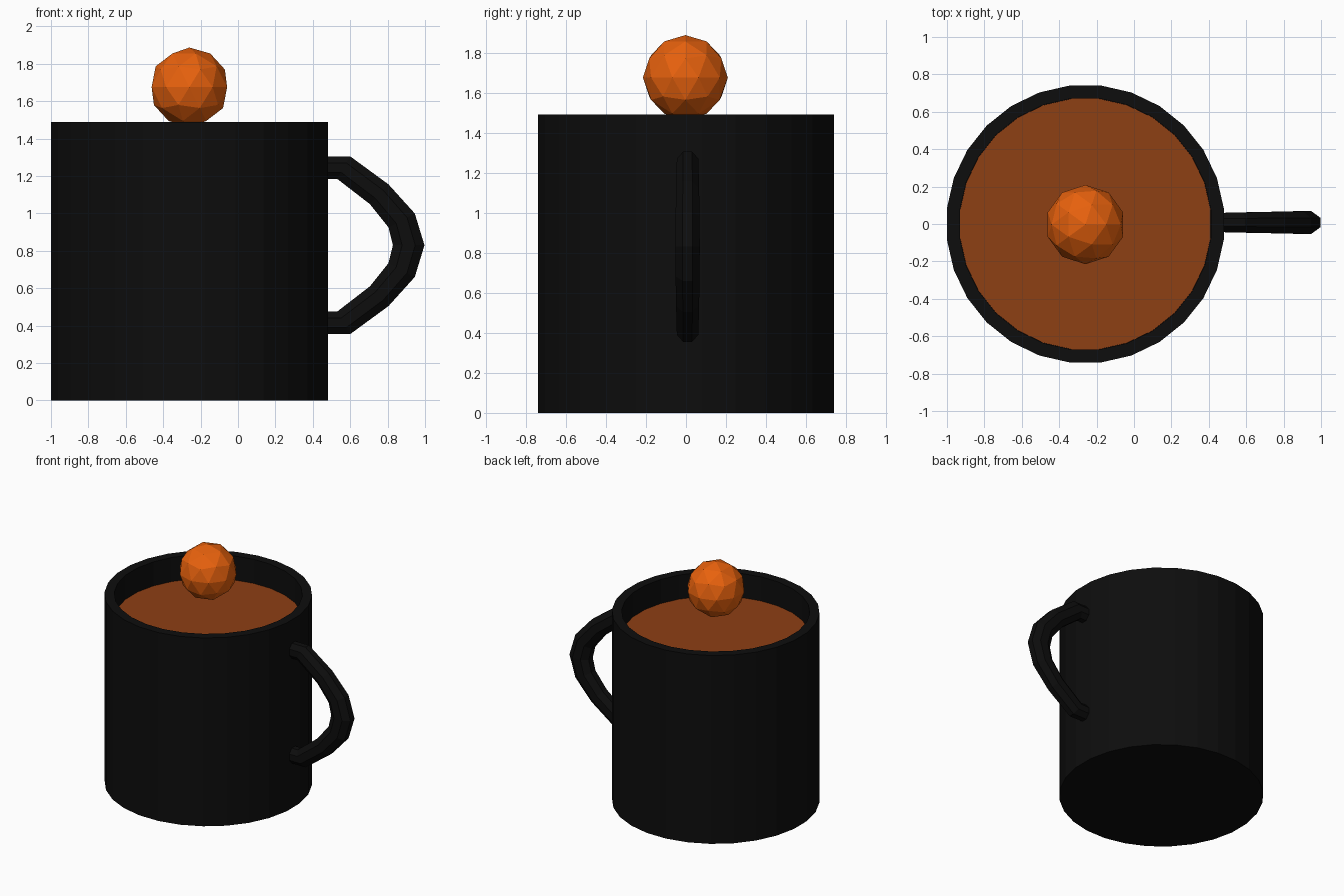
import bpy, bmesh, math
from mathutils import Vector

if "Cube" in bpy.data.objects:
    bpy.data.objects.remove(bpy.data.objects["Cube"])

CX = -0.26      # axis of the cup
SIDES = 28


def material(name, rgb):
    m = bpy.data.materials.new(name)
    m.diffuse_color = (*rgb, 1)
    m.use_nodes = True
    m.node_tree.nodes["Principled BSDF"].inputs["Base Color"].default_value = m.diffuse_color
    return m


def finish(bm, name, mat):
    bmesh.ops.recalc_face_normals(bm, faces=bm.faces)
    me = bpy.data.meshes.new(name)
    bm.to_mesh(me)
    bm.free()
    me.materials.append(mat)
    ob = bpy.data.objects.new(name, me)
    bpy.context.collection.objects.link(ob)
    return ob


def loft(name, rings, mat):
    """Skin a list of point rings and cap both ends."""
    bm = bmesh.new()
    loops = [[bm.verts.new(p) for p in ring] for ring in rings]
    n = len(loops[0])
    for a, b in zip(loops, loops[1:]):
        for i in range(n):
            j = (i + 1) % n
            bm.faces.new((a[i], a[j], b[j], b[i]))
    bm.faces.new(loops[0])
    bm.faces.new(loops[-1])
    return finish(bm, name, mat)


def circle(r, z):
    step = 2 * math.pi / SIDES
    return [(CX + r * math.cos((i + 0.5) * step), r * math.sin((i + 0.5) * step), z)
            for i in range(SIDES)]


black = material("black_glaze", (0.004, 0.004, 0.004))
brown = material("drink_brown", (0.27, 0.05, 0.007))
orange = material("ball_orange", (0.80, 0.12, 0.004))

# Cup: outer wall, flat rim, inner wall and floor
loft("cup", [circle(0.745, 0), circle(0.745, 1.49),
             circle(0.675, 1.49), circle(0.675, 0.08)], black)

# Drink surface
bm = bmesh.new()
bm.faces.new([bm.verts.new(p) for p in circle(0.674, 1.30)])
drink = finish(bm, "drink", brown)

# Handle: upper half as (outer x, z, inner x, z), mirrored about its middle height
MID = 0.83
half = [(0.45, 1.305, 0.45, 1.185), (0.60, 1.305, 0.53, 1.185),
        (0.805, 1.155, 0.705, 1.05), (0.945, 1.0, 0.805, 0.925)]
path = half + [(0.997, MID, 0.828, MID)]
path += [(ox, 2 * MID - oz, ix, 2 * MID - iz) for ox, oz, ix, iz in reversed(half)]
rings = []
for ox, oz, ix, iz in path:
    outer, inner = Vector((ox, 0.008, oz)), Vector((ix, 0.008, iz))
    mid, arm = (outer + inner) / 2, (outer - inner) / 2
    width = 0.052 + 0.018 * (ox - 0.5)
    ring = []
    for k in range(8):
        a = math.radians(45 * k + 22.5)
        s = math.cos(math.radians(22.5))
        ring.append(mid + arm * math.cos(a) / s + Vector((0, width * math.sin(a) / s, 0)))
    rings.append(ring)
loft("handle", rings, black)

# Faceted ball hovering above the drink
bpy.ops.mesh.primitive_ico_sphere_add(subdivisions=2, radius=0.212,
                                      location=(CX, -0.003, 1.675))
ball = bpy.context.object
ball.name = "ball"
ball.data.materials.append(orange)
